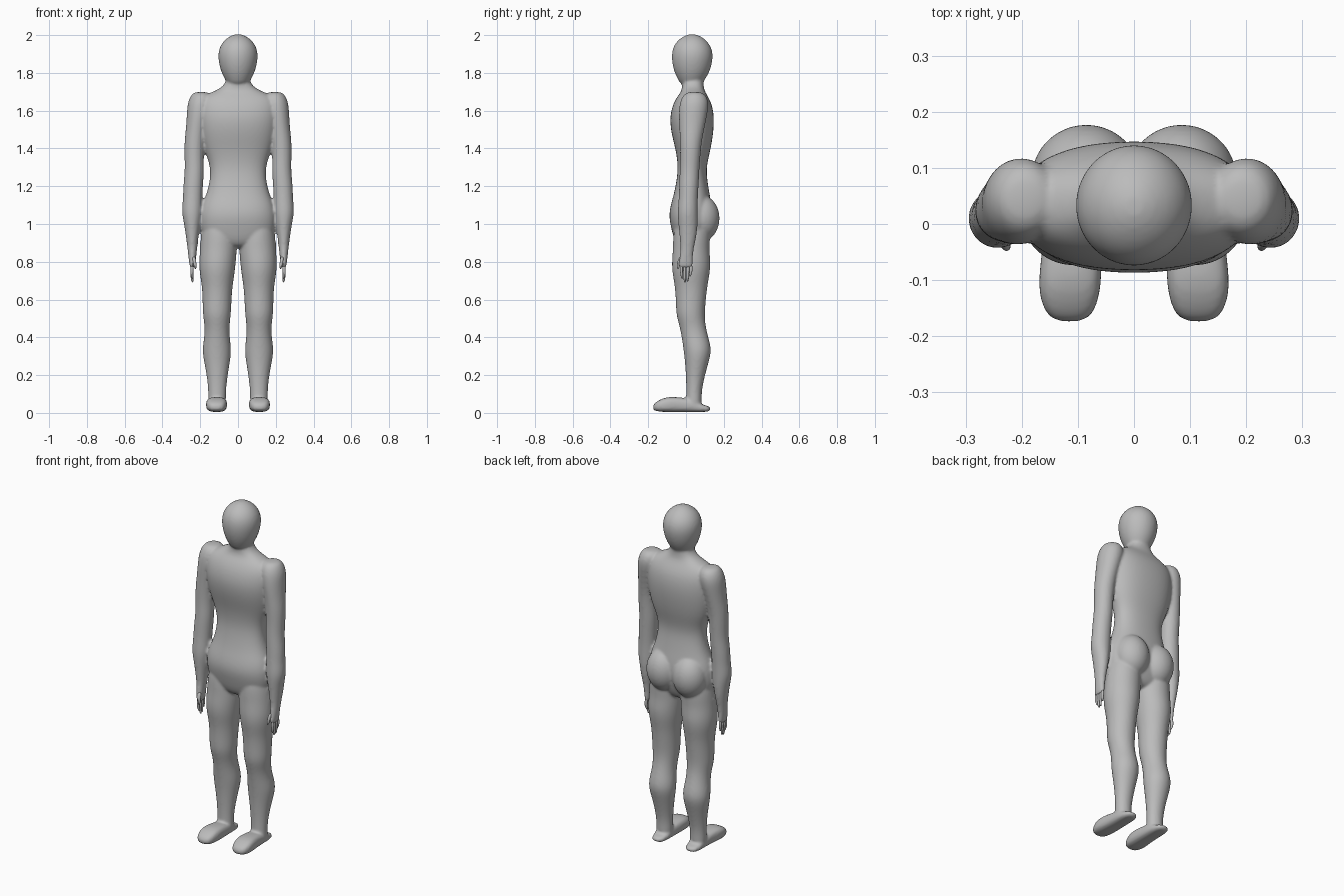
import bpy, bmesh, math
from mathutils import Vector

grey = bpy.data.materials.new("plain grey")
grey.diffuse_color = (0.5, 0.5, 0.5, 1)


def loft(bm, rings, axis='z', n=16, power=2.0):
    """Closed tube through rings (t, centre a, centre b, radius a, radius b)."""
    loops = []
    for t, ca, cb, ra, rb in rings:
        loop = []
        for i in range(n):
            ang = 2 * math.pi * i / n
            c, s = math.cos(ang), math.sin(ang)
            a = ca + 1.025 * ra * math.copysign(abs(c) ** (2 / power), c)
            b = cb + 1.025 * rb * math.copysign(abs(s) ** (2 / power), s)
            loop.append(bm.verts.new((a, b, t) if axis == 'z' else (a, t, b)))
        loops.append(loop)
    for p, q in zip(loops, loops[1:]):
        for i in range(n):
            j = (i + 1) % n
            bm.faces.new((p[i], p[j], q[j], q[i]))
    bm.faces.new(loops[0])
    bm.faces.new(loops[-1])


def span(rows):
    """Rows (z, x0, x1, y0, y1) to loft rings."""
    return [(z, (a + b) / 2, (c + d) / 2, (b - a) / 2, (d - c) / 2)
            for z, a, b, c, d in rows]


def mirrored(rings):
    return [(t, -a, b, ra, rb) for t, a, b, ra, rb in rings]


def finish(name, bm, voxel=None, smooth=0):
    bmesh.ops.recalc_face_normals(bm, faces=bm.faces[:])
    me = bpy.data.meshes.new(name)
    bm.to_mesh(me)
    bm.free()
    me.materials.append(grey)
    me.polygons.foreach_set("use_smooth", [True] * len(me.polygons))
    ob = bpy.data.objects.new(name, me)
    bpy.context.collection.objects.link(ob)
    sub = ob.modifiers.new("Round", 'SUBSURF')
    sub.levels = sub.render_levels = 2
    if voxel:
        rm = ob.modifiers.new("Blend", 'REMESH')
        rm.mode, rm.voxel_size, rm.use_smooth_shade = 'VOXEL', voxel, True
        sm = ob.modifiers.new("Soften", 'SMOOTH')
        sm.factor, sm.iterations = 0.5, smooth
    return ob


body = bmesh.new()

# torso with neck
torso = [
    (0.87, -.10, .10, -.03, .08), (0.91, -.17, .17, -.06, .11),
    (0.97, -.195, .195, -.075, .13), (1.04, -.20, .20, -.09, .14),
    (1.10, -.19, .19, -.08, .135), (1.15, -.168, .168, -.065, .125),
    (1.21, -.15, .15, -.052, .115), (1.28, -.143, .143, -.042, .106),
    (1.34, -.155, .155, -.045, .115), (1.40, -.18, .18, -.055, .13),
    (1.48, -.20, .20, -.076, .143), (1.56, -.21, .21, -.085, .148),
    (1.63, -.21, .21, -.07, .138), (1.675, -.19, .19, -.045, .115),
    (1.70, -.13, .13, -.025, .10), (1.725, -.08, .08, -.02, .092),
    (1.76, -.06, .06, -.02, .092), (1.80, -.055, .055, -.02, .09)]
loft(body, span(torso), n=20, power=2.3)

# head
loft(body, span([
    (1.735, -.05, .05, -.025, .08), (1.76, -.066, .066, -.04, .097),
    (1.80, -.087, .087, -.06, .122), (1.85, -.101, .101, -.073, .138),
    (1.90, -.106, .106, -.076, .143), (1.945, -.094, .094, -.065, .13),
    (1.98, -.066, .066, -.036, .10), (2.0, -.03, .03, 0, .065),
    (2.004, -.012, .012, .02, .045)]))

leg = span([
    (1.04, .03, .175, -.05, .11), (0.95, .005, .195, -.068, .13),
    (0.87, .006, .20, -.068, .122), (0.80, .012, .206, -.075, .13),
    (0.74, .018, .203, -.072, .126), (0.67, .03, .19, -.058, .112),
    (0.59, .035, .187, -.053, .104), (0.52, .038, .186, -.052, .098),
    (0.46, .046, .176, -.034, .103), (0.40, .045, .178, -.022, .118),
    (0.33, .034, .19, -.012, .137), (0.26, .045, .177, -.004, .117),
    (0.19, .056, .164, 0, .098), (0.12, .064, .157, .002, .083),
    (0.06, .064, .157, 0, .083), (0.03, .066, .155, 0, .083)])

arm = span([
    (1.70, .165, .225, .015, .075), (1.685, .14, .248, -.015, .105),
    (1.64, .13, .268, -.035, .122), (1.57, .15, .271, -.038, .11),
    (1.50, .168, .276, -.034, .095), (1.43, .176, .284, -.032, .082),
    (1.35, .182, .283, -.03, .075), (1.28, .18, .281, -.033, .07),
    (1.20, .186, .29, -.036, .066), (1.13, .19, .291, -.038, .062),
    (1.06, .19, .298, -.045, .062), (1.00, .2, .285, -.04, .062),
    (0.93, .21, .275, -.033, .055), (0.87, .217, .267, -.028, .04),
    (0.82, .222, .262, -.034, .036), (0.785, .227, .257, -.04, .037),
    (0.765, .232, .252, -.036, .034)])

# foot runs from toe to heel
foot = [
    (-.175, .115, .028, .022, .012), (-.16, .115, .034, .044, .024),
    (-.12, .115, .042, .055, .037), (-.08, .113, .045, .055, .04),
    (-.02, .11, .043, .05, .038), (.04, .11, .038, .047, .033),
    (.085, .11, .023, .042, .018), (.132, .11, .021, .03, .014)]

for side in (lambda r: r, mirrored):
    loft(body, side(leg))
    loft(body, side(arm))
    loft(body, side(foot), 'y', power=3)
    # buttock
    loft(body, side([(1.03 + .125 * math.sin(a), .085, .08,
                      .1 * math.cos(a), .099 * math.cos(a))
                     for a in [math.radians(d) for d in range(-80, 81, 20)]]))
finish("body", body, 0.0075, 5)

# fingers and thumb
for name, s in (("left_fingers", 1), ("right_fingers", -1)):
    bm = bmesh.new()
    for y, tip in ((-.024, .71), (-.007, .69), (.01, .695), (.026, .72)):
        loft(bm, [(.79, s * .242, y, .009, .009),
                  (.75, s * .245, y * 1.05, .009, .008),
                  (tip + .015, s * .243, y * .9, .007, .007),
                  (tip, s * .240, y * .8, .004, .004)], n=8)
    loft(bm, [(.83, s * .235, -.025, .011, .012),
              (.79, s * .228, -.04, .009, .01),
              (.76, s * .225, -.042, .005, .006)], n=8)
    finish(name, bm)
